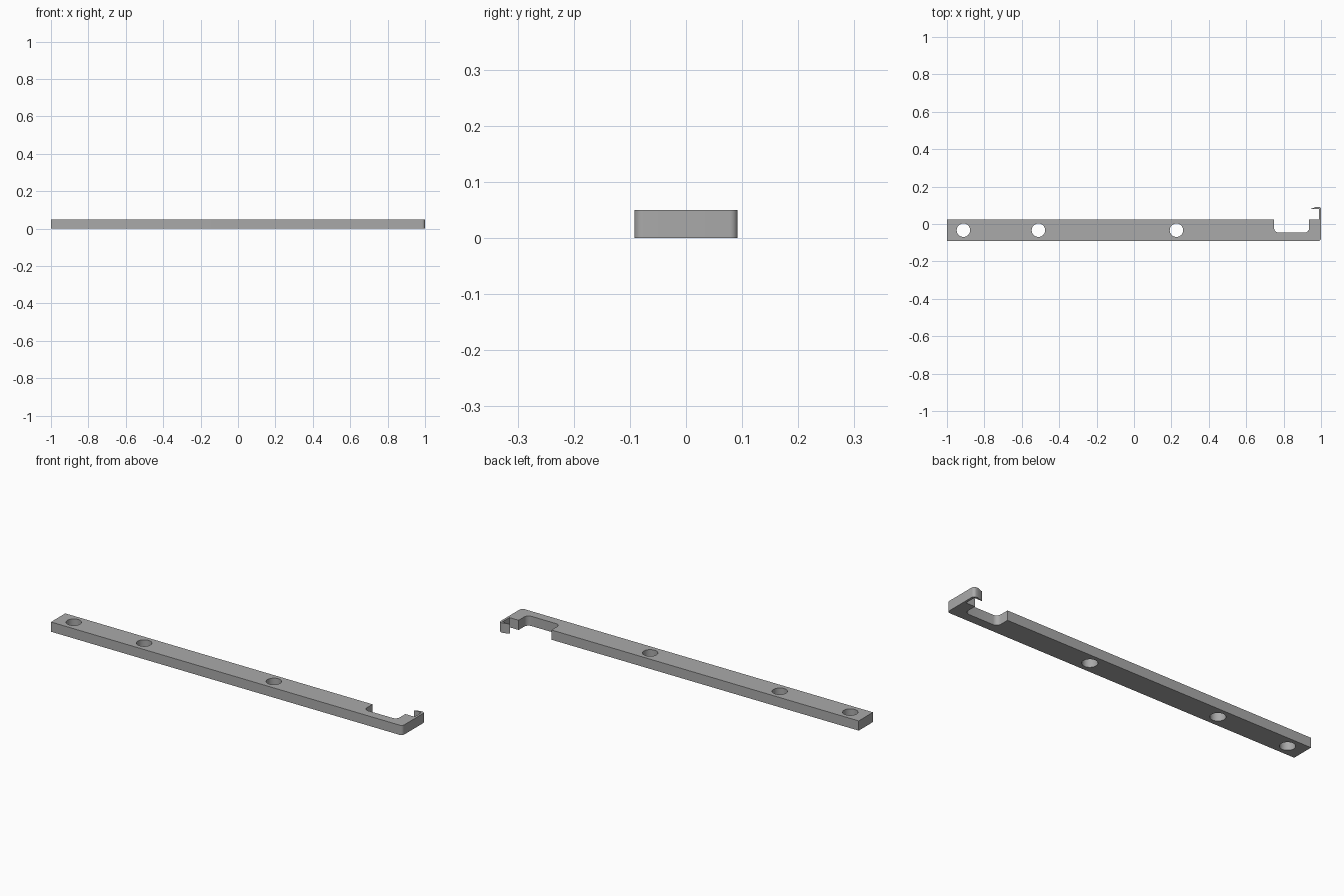
import bpy
import bmesh
import math
from mathutils import Vector

HEIGHT = 0.05

cube = bpy.data.objects.get("Cube")
if cube:
    bpy.data.objects.remove(cube, do_unlink=True)

grey = bpy.data.materials.new("plain grey")
grey.use_nodes = True
colour = (0.40, 0.40, 0.40, 1)
grey.diffuse_color = colour
grey.node_tree.nodes["Principled BSDF"].inputs["Base Color"].default_value = colour


def rounded(corners, steps=8):
    """Turn (x, y, radius) corners into an outline with filleted corners."""
    points = []
    for i, (x, y, r) in enumerate(corners):
        p = Vector((x, y))
        if r == 0:
            points.append(p)
            continue
        a = (Vector(corners[i - 1][:2]) - p).normalized()
        b = (Vector(corners[(i + 1) % len(corners)][:2]) - p).normalized()
        half = a.angle(b) / 2
        centre = p + (a + b).normalized() * r / math.sin(half)
        start = p + a * r / math.tan(half) - centre
        end = p + b * r / math.tan(half) - centre
        sweep = start.angle(end)
        for k in range(steps + 1):
            t = k / steps
            points.append(centre + (start * math.sin((1 - t) * sweep)
                                    + end * math.sin(t * sweep)) / math.sin(sweep))
    return points


def circle(x, y, r, n=32):
    return [Vector((x + r * math.cos(k * math.tau / n),
                    y + r * math.sin(k * math.tau / n))) for k in range(n)]


# Bar outline: straight bar, notch, end block, thin spring arm with a barb
outline = rounded([
    (-1, -0.092, 0), (1, -0.092, 0.016),
    (1, 0.092, 0.014), (0.975, 0.092, 0),
    (0.945, 0.081, 0), (0.988, 0.081, 0),
    (0.988, 0.024, 0), (0.936, 0.024, 0),
    (0.936, -0.046, 0.024), (0.749, -0.046, 0.024),
    (0.749, 0.024, 0), (-1, 0.024, 0),
])

# Screw holes through the bar
holes = [circle(x, -0.033, 0.036) for x in (-0.912, -0.511, 0.227)]

# Filled, extruded profile
curve = bpy.data.curves.new("latch_bar", "CURVE")
curve.dimensions = "2D"
curve.fill_mode = "BOTH"
curve.extrude = HEIGHT / 2
for loop in [outline] + holes:
    spline = curve.splines.new("POLY")
    spline.points.add(len(loop) - 1)
    for point, co in zip(spline.points, loop):
        point.co = (co.x, co.y, 0, 1)
    spline.use_cyclic_u = True
bar = bpy.data.objects.new("latch_bar", curve)
bpy.context.collection.objects.link(bar)
bpy.ops.object.select_all(action="DESELECT")
bar.select_set(True)
bpy.context.view_layer.objects.active = bar
bpy.ops.object.convert(target="MESH")
bar = bpy.context.object

# Weld the caps to the walls and stand the bar on the floor
bm = bmesh.new()
bm.from_mesh(bar.data)
bmesh.ops.remove_doubles(bm, verts=bm.verts, dist=0.0001)
bmesh.ops.translate(bm, verts=bm.verts, vec=(0, 0, HEIGHT / 2))
bmesh.ops.recalc_face_normals(bm, faces=bm.faces)
bm.to_mesh(bar.data)
bm.free()
bar.data.materials.clear()
bar.data.materials.append(grey)
bpy.ops.object.shade_smooth_by_angle(angle=math.radians(30))
